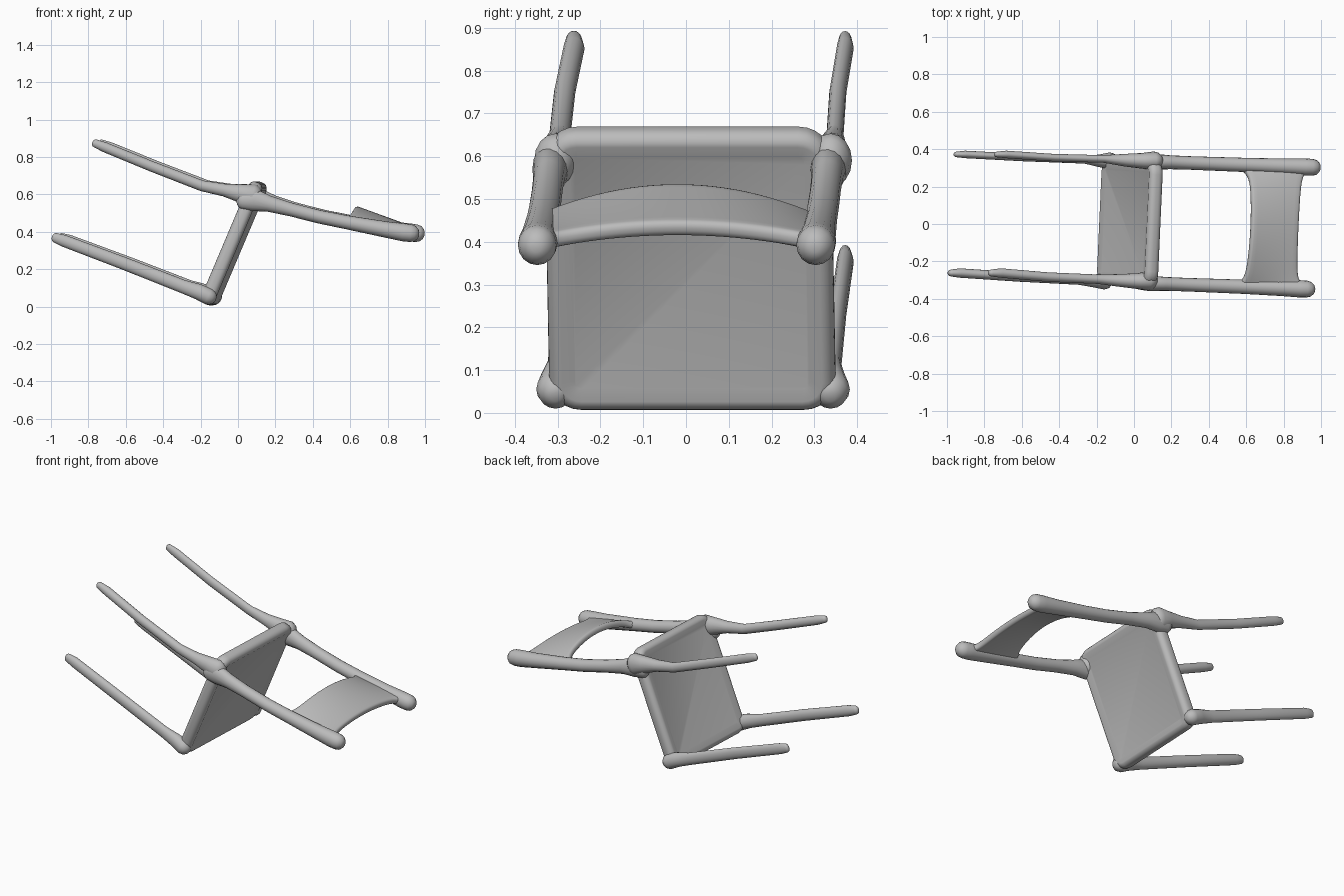
import bpy, bmesh, math
from mathutils import Vector, Matrix

if "Cube" in bpy.data.objects:
    bpy.data.objects.remove(bpy.data.objects["Cube"])

YAW = 0.045            # the chair is turned slightly about z
TILT = math.radians(23)

grey = bpy.data.materials.new("light_grey")
grey.diffuse_color = (0.5, 0.5, 0.5, 1)
grey.use_nodes = True
grey.node_tree.nodes["Principled BSDF"].inputs["Base Color"].default_value = grey.diffuse_color


def finish(name, bm, angle=50):
    bmesh.ops.recalc_face_normals(bm, faces=bm.faces[:])
    me = bpy.data.meshes.new(name)
    bm.to_mesh(me)
    bm.free()
    me.materials.append(grey)
    ob = bpy.data.objects.new(name, me)
    bpy.context.collection.objects.link(ob)
    bpy.ops.object.select_all(action='DESELECT')
    ob.select_set(True)
    bpy.context.view_layer.objects.active = ob
    bpy.ops.object.shade_smooth_by_angle(angle=math.radians(angle))
    return ob


def bar(name, stations, sides=16):
    """Oval bar through stations (x, y, z, half width in y, half height) with rounded ends."""
    pts = [(Vector((s[0] + YAW * s[1], s[1], s[2])), s[3], s[4]) for s in stations]
    rings = []
    for i, (p, ry, rn) in enumerate(pts):
        t = (pts[min(i + 1, len(pts) - 1)][0] - pts[max(i - 1, 0)][0]).normalized()
        caps = [(0, 1)]
        r = min(ry, rn)
        dome = [(0.97, 0.25), (0.85, 0.53), (0.5, 0.87)]
        if i == 0:
            caps = [(-a * r, b) for a, b in dome] + caps
        if i == len(pts) - 1:
            caps = caps + [(a * r, b) for a, b in reversed(dome)]
        side = (Vector((0, 1, 0)) - t * t.y).normalized()
        up = t.cross(side)
        for off, k in caps:
            rings.append([p + t * off + side * (ry * k * math.cos(a)) + up * (rn * k * math.sin(a))
                          for a in (2 * math.pi * j / sides for j in range(sides))])
    bm = bmesh.new()
    vs = [[bm.verts.new(c) for c in ring] for ring in rings]
    for a, b in zip(vs, vs[1:]):
        for j in range(sides):
            k = (j + 1) % sides
            bm.faces.new((a[j], a[k], b[k], b[j]))
    bm.faces.new(vs[0])
    bm.faces.new(vs[-1])
    return finish(name, bm)


# Seat: rounded slab with softly recessed faces
bm = bmesh.new()
bmesh.ops.create_cube(bm, size=1)
bmesh.ops.scale(bm, vec=(0.076, 0.67, 0.708), verts=bm.verts[:])
corners = [e for e in bm.edges if abs(e.verts[0].co.x - e.verts[1].co.x) > 0.01]
bmesh.ops.bevel(bm, geom=corners, offset=0.075, segments=6, profile=0.5, affect='EDGES')
rims = [e for e in bm.edges if abs(e.verts[0].co.x - e.verts[1].co.x) < 1e-4]
bmesh.ops.bevel(bm, geom=rims, offset=0.031, segments=5, profile=0.5, affect='EDGES')
bm.normal_update()
big = [f for f in bm.faces if abs(f.normal.x) > 0.99 and f.calc_area() > 0.1]
bmesh.ops.inset_region(bm, faces=big, thickness=0.03, depth=-0.009)
bm.transform(Matrix.Translation((-0.022, 0.01, 0.338)) @ Matrix.Rotation(-YAW, 4, 'Z')
             @ Matrix.Rotation(TILT, 4, 'Y'))
finish("seat", bm)

# Legs and back posts: (name, seat y, leg tip y, leg half width, post y at seat, post y at end)
for tag, base, tip, w, p0, p1 in (("left", -0.305, -0.262, 0.025, -0.315, -0.348),
                                  ("right", 0.338, 0.372, 0.02, 0.335, 0.303)):
    bar("front_leg_" + tag, [(-0.145, base, 0.055, 0.045, 0.045),
                             (-0.2, base, 0.08, 0.034, 0.042),
                             (-0.28, base + 0.005, 0.107, w, 0.036),
                             (-0.6, (base + tip) / 2, 0.232, w, 0.034),
                             (-0.92, tip, 0.352, w, 0.032),
                             (-0.965, tip, 0.368, w * 0.75, 0.026)])
    bar("rear_leg_" + tag, [(0.09, base, 0.59, 0.05, 0.065),
                            (0.03, base, 0.605, 0.042, 0.05),
                            (-0.06, base + 0.003, 0.623, 0.034, 0.034),
                            (-0.18, base + 0.01, 0.646, w, 0.029),
                            (-0.45, (base + tip) / 2, 0.75, w, 0.028),
                            (-0.7, tip, 0.852, w, 0.027),
                            (-0.75, tip, 0.872, w * 0.75, 0.022)])
    path = [(0.04, 0.57, 0.035, 0.05), (0.1, 0.57, 0.042, 0.06), (0.18, 0.55, 0.037, 0.043),
            (0.3, 0.518, 0.036, 0.036), (0.45, 0.48, 0.037, 0.036), (0.6, 0.45, 0.038, 0.037),
            (0.8, 0.413, 0.042, 0.043), (0.9, 0.397, 0.046, 0.048), (0.94, 0.392, 0.045, 0.047)]
    bar("back_post_" + tag, [(x, p0 + (p1 - p0) * (x - 0.04) / 0.9, z, a, b)
                             for x, z, a, b in path])

# Backrest: curved slat bowed upward between the posts, flaring where it meets them
bm = bmesh.new()
grid = []
NU, NV = 24, 8
for i in range(NU + 1):
    u = -1 + 2 * i / NU
    row = []
    for j in range(NV + 1):
        v = j / NV
        x0 = 0.625 - 0.025 * u * u - 0.05 * abs(u) ** 10
        x1 = 0.878 + 0.01 * u * u + 0.04 * abs(u) ** 10
        x = x0 + (x1 - x0) * v
        y = -0.02 + 0.32 * u
        bow = (0.072 - 0.04 * v) * (1 - u * u)
        row.append(bm.verts.new((x + YAW * y, y, 0.449 - 0.052 * v + bow)))
    grid.append(row)
for i in range(NU):
    for j in range(NV):
        bm.faces.new((grid[i][j], grid[i + 1][j], grid[i + 1][j + 1], grid[i][j + 1]))
slat = finish("backrest_slat", bm)
solid = slat.modifiers.new("thickness", 'SOLIDIFY')
solid.thickness = 0.038
solid.offset = 0
soft = slat.modifiers.new("soft_edges", 'BEVEL')
soft.width = 0.015
soft.segments = 3
